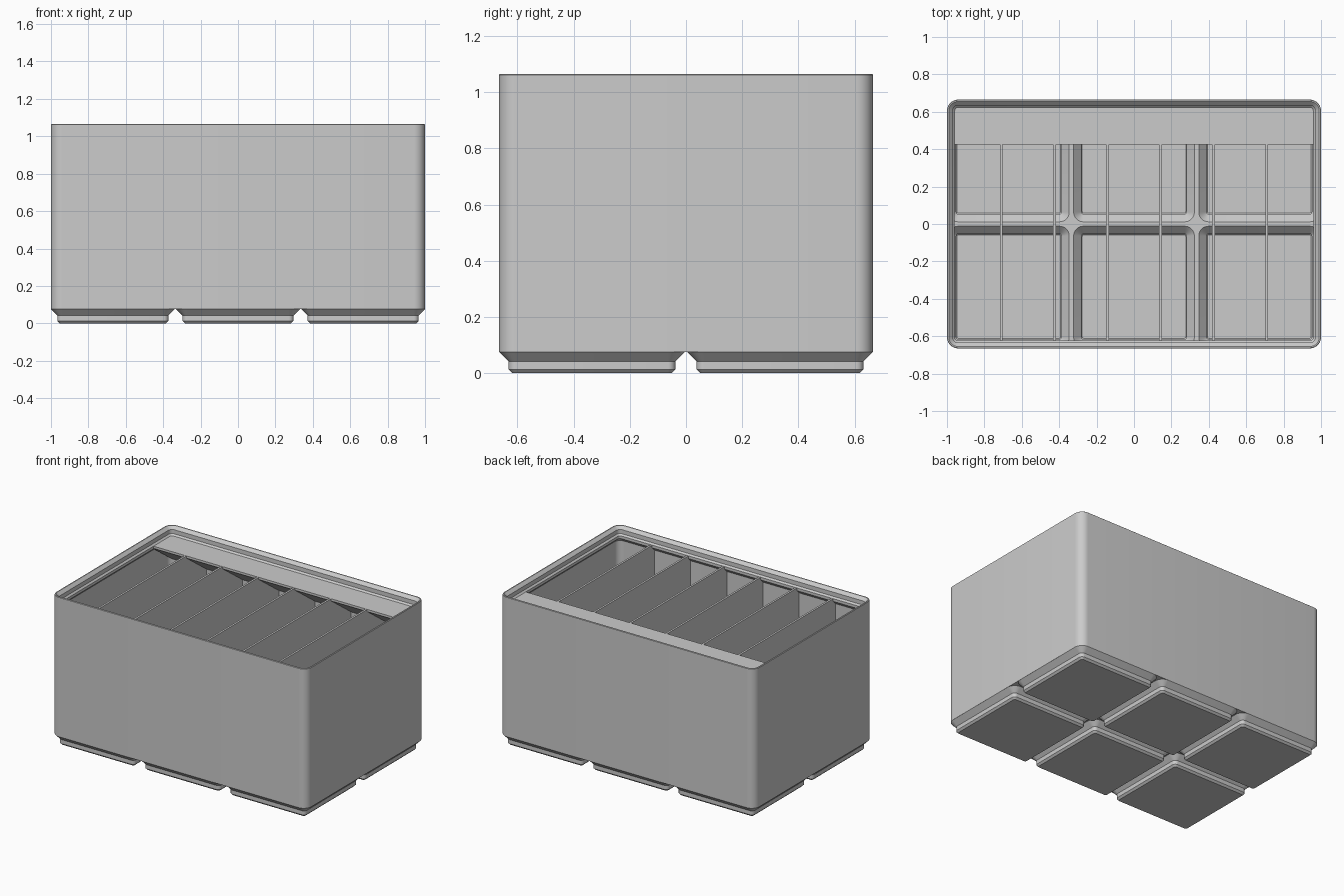
import bpy, bmesh
from math import cos, sin, pi, radians

cube = bpy.data.objects.get("Cube")
if cube:
    bpy.data.objects.remove(cube)

HX, HY, R = 1.0, 0.665, 0.06     # half width, half depth, corner radius
PITCH = 0.669                    # spacing of the feet
FLOOR, BASE, RIM = 0.089, 0.0757, 1.004

grey = bpy.data.materials.new("light grey plastic")
grey.use_nodes = True
GREY = (0.6, 0.6, 0.6, 1)
grey.diffuse_color = GREY
grey.node_tree.nodes["Principled BSDF"].inputs["Base Color"].default_value = GREY


def finish(bm, name, smooth=True):
    bmesh.ops.recalc_face_normals(bm, faces=bm.faces)
    mesh = bpy.data.meshes.new(name)
    bm.to_mesh(mesh)
    bm.free()
    mesh.materials.append(grey)
    obj = bpy.data.objects.new(name, mesh)
    bpy.context.collection.objects.link(obj)
    if smooth:
        smooth_sharp(obj)
    return obj


def smooth_sharp(obj):
    bpy.ops.object.select_all(action='DESELECT')
    obj.select_set(True)
    bpy.context.view_layer.objects.active = obj
    bpy.ops.object.shade_smooth_by_angle(angle=radians(30))


def ring(bm, cx, cy, hx, hy, r, z, n=8):
    """Rounded rectangle of vertices at height z."""
    verts = []
    for k, (sx, sy) in enumerate([(1, 1), (-1, 1), (-1, -1), (1, -1)]):
        for i in range(n + 1):
            a = (k + i / n) * pi / 2
            verts.append(bm.verts.new((cx + sx * (hx - r) + r * cos(a),
                                       cy + sy * (hy - r) + r * sin(a), z)))
    return verts


def loft(name, profile, hx, hy, r, cx=0, cy=0):
    """Closed solid from (inset, height) pairs around a rounded rectangle."""
    bm = bmesh.new()
    rings = [ring(bm, cx, cy, hx - d, hy - d, max(r - d, 0.008), z)
             for d, z in profile]
    for a, b in zip(rings, rings[1:]):
        for i in range(len(a)):
            j = (i + 1) % len(a)
            bm.faces.new((a[i], a[j], b[j], b[i]))
    bm.faces.new(rings[0])
    bm.faces.new(rings[-1])
    return finish(bm, name)


def extrude_x(name, points, x, width):
    """Plate with a (y, z) outline, centred on x."""
    bm = bmesh.new()
    face = bm.faces.new([bm.verts.new((x - width / 2, y, z)) for y, z in points])
    out = bmesh.ops.extrude_face_region(bm, geom=[face])
    moved = [v for v in out["geom"] if isinstance(v, bmesh.types.BMVert)]
    bmesh.ops.translate(bm, verts=moved, vec=(width, 0, 0))
    return finish(bm, name, smooth=False)


# Box: outer wall, stepped stacking lip, inner wall and floor
box = loft("box", [(0, BASE), (0, 1.062), (0.003, 1.0645), (0.0096, 1.0645),
                   (0.0303, 1.044), (0.0303, 1.015), (0.0414, RIM),
                   (0.0414, 0.985), (0.015, 0.9586), (0.015, FLOOR)], HX, HY, R)

# Hollow feet, and the openings above them in the floor
FOOT = 0.3307
foot_profile = [(0.047, 0), (0.0343, 0.0127), (0.0343, 0.0414), (0, BASE),
                (0.0212, BASE), (0.0493, 0.0476), (0.0493, 0.024), (0.054, 0.019)]
cutter_profile = [(0.0412, 0.0557), (0.0057, 0.0912)]
cutters = bpy.data.collections.new("floor_cutters")
bpy.context.scene.collection.children.link(cutters)
for column in (-1, 0, 1):
    for row in (-1, 1):
        place = dict(cx=column * PITCH, cy=row * PITCH / 2)
        loft("foot", foot_profile, FOOT, FOOT, R, **place)
        cutter = loft("floor_cutter", cutter_profile, FOOT, FOOT, R, **place)
        bpy.context.collection.objects.unlink(cutter)
        cutters.objects.link(cutter)
        cutter.hide_render = True

cut = box.modifiers.new("openings", 'BOOLEAN')
cut.operation = 'DIFFERENCE'
cut.operand_type = 'COLLECTION'
cut.collection = cutters
cut.solver = 'EXACT'
bpy.context.view_layer.objects.active = box
bpy.ops.object.modifier_apply(modifier=cut.name)
for cutter in list(cutters.objects):
    bpy.data.objects.remove(cutter)
bpy.data.collections.remove(cutters)
smooth_sharp(box)

# Dividers reaching down into the hollow feet
outline = [(0.655, RIM - 0.001), (0.655, 0.085)]
for c in (PITCH / 2, -PITCH / 2):
    outline += [(c + 0.315, 0.08), (c + 0.286, 0.05), (c + 0.286, 0.016),
                (c - 0.286, 0.016), (c - 0.286, 0.05), (c - 0.315, 0.08)]
outline += [(-0.655, 0.085), (-0.655, RIM - 0.001)]
for i in range(6):
    extrude_x("divider", outline, (i - 2.5) * 0.2835, 0.014)

# Label shelf along the back, with a sloped underside
extrude_x("label_shelf", [(0.424, RIM), (0.651, RIM), (0.651, 0.823),
                          (0.424, 0.988)], 0, 1.944)
